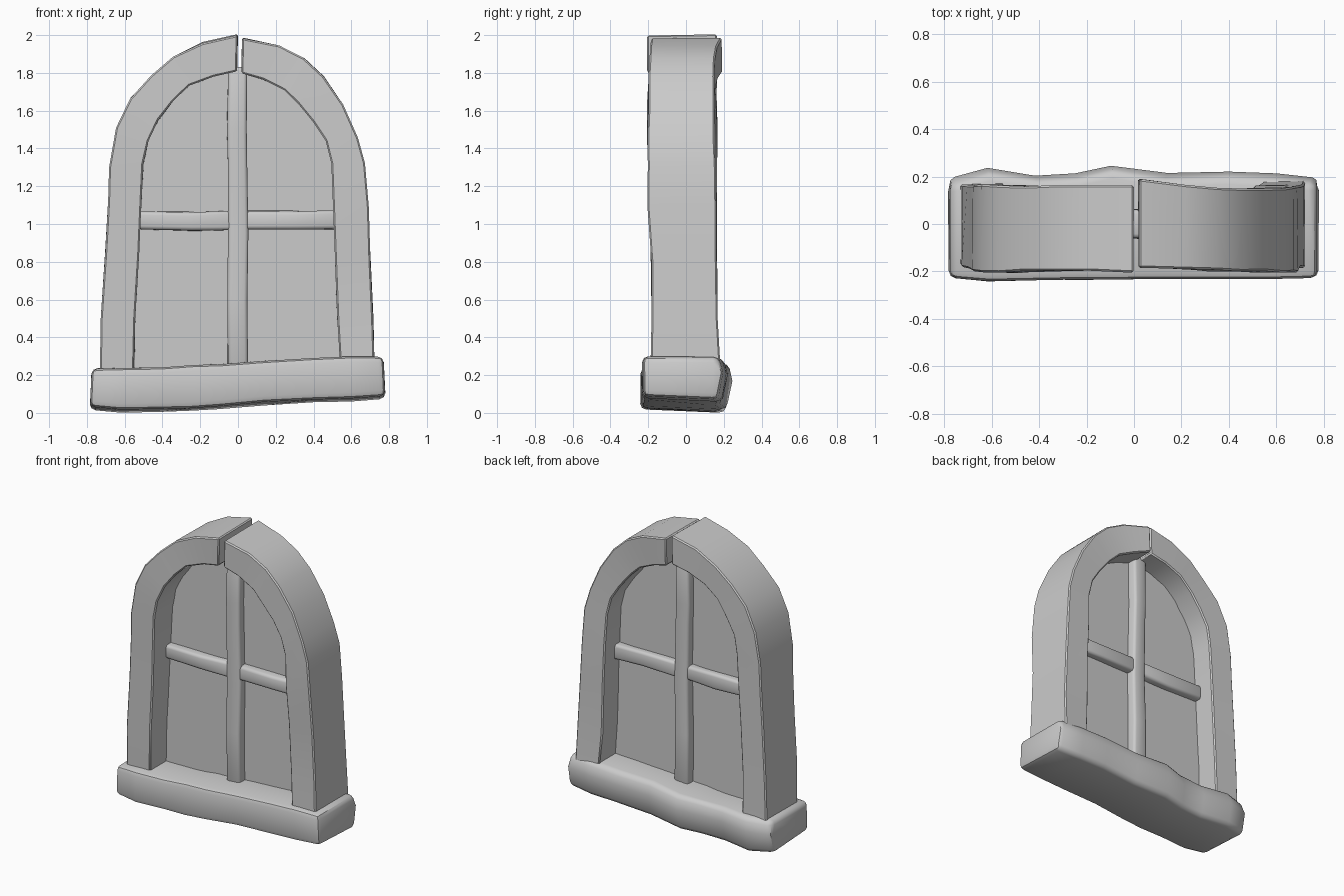
import bpy, bmesh, math, random
from mathutils import Vector

if "Cube" in bpy.data.objects:
    bpy.data.objects.remove(bpy.data.objects["Cube"])

random.seed(4)


def loft(name, rings, bevel=0.02, segments=1, jitter=0.0, angle=35):
    """Skin a list of matching rings, cap both ends, chamfer the hard edges."""
    bm = bmesh.new()
    loops = []
    for ring in rings:
        loops.append([bm.verts.new(Vector(p) + Vector([random.uniform(-jitter, jitter) for _ in range(3)]))
                      for p in ring])
    n = len(loops[0])
    for a, b in zip(loops, loops[1:]):
        for i in range(n):
            j = (i + 1) % n
            bm.faces.new((a[i], a[j], b[j], b[i]))
    bm.faces.new(loops[0][::-1])
    bm.faces.new(loops[-1])
    bmesh.ops.recalc_face_normals(bm, faces=bm.faces[:])
    hard = [e for e in bm.edges if e.calc_face_angle(0) > math.radians(45)]
    bmesh.ops.bevel(bm, geom=hard, offset=bevel, segments=segments, affect='EDGES', profile=0.5,
                    clamp_overlap=True)
    return finish(name, bm, angle)


def finish(name, bm, angle=35):
    mesh = bpy.data.meshes.new(name)
    bm.to_mesh(mesh)
    bm.free()
    ob = bpy.data.objects.new(name, mesh)
    bpy.context.collection.objects.link(ob)
    bpy.ops.object.select_all(action='DESELECT')
    ob.select_set(True)
    bpy.context.view_layer.objects.active = ob
    bpy.ops.object.shade_smooth_by_angle(angle=math.radians(angle))
    return ob


def arch_half(name, stations):
    """Each station: outer x, outer z, inner x, inner z, front y, back y."""
    rings = [[(ox, f, oz), (ox, b, oz), (ix, b, iz), (ix, f, iz)]
             for ox, oz, ix, iz, f, b in stations]
    return loft(name, rings, bevel=0.008, jitter=0.003)


# Left half of the stone arch, sill to crown
left = [(-.73, .20, -.55, .20, -.17, .17), (-.725, .50, -.545, .50, -.18, .165),
        (-.705, .85, -.525, .85, -.185, .165), (-.69, 1.12, -.51, 1.12, -.195, .165),
        (-.68, 1.30, -.50, 1.32, -.20, .165), (-.645, 1.51, -.475, 1.44, -.205, .165),
        (-.57, 1.665, -.42, 1.55, -.205, .16), (-.46, 1.785, -.345, 1.655, -.20, .16),
        (-.34, 1.885, -.255, 1.735, -.195, .165), (-.19, 1.96, -.13, 1.78, -.195, .165),
        (0, 2.003, -.005, 1.81, -.205, .165)]
arch_half("arch_left", left)

# Right half, slightly different stonework
right = [(.725, .24, .54, .24, -.19, .18), (.715, .50, .525, .50, -.18, .165),
         (.70, .81, .515, .85, -.185, .16), (.69, 1.09, .505, 1.12, -.205, .16),
         (.67, 1.32, .495, 1.32, -.20, .155), (.635, 1.46, .465, 1.44, -.205, .15),
         (.56, 1.63, .40, 1.54, -.20, .15), (.455, 1.78, .32, 1.635, -.20, .15),
         (.35, 1.88, .245, 1.71, -.195, .155), (.22, 1.945, .13, 1.765, -.19, .165),
         (.02, 1.985, .018, 1.80, -.185, .19)]
arch_half("arch_right", right)

# Worn, tilted sill: x, front y, back y, bottom z, top z
sill = [(-.785, -.225, .19, .015, .235), (-.62, -.24, .235, .0, .24), (-.42, -.235, .205, .003, .24),
        (-.25, -.235, .215, .01, .25), (-.10, -.235, .245, .02, .26), (.14, -.23, .215, .04, .275),
        (.40, -.23, .22, .055, .287), (.60, -.23, .215, .06, .297), (.78, -.225, .195, .075, .295)]
rings = []
for x, f, b, z0, z1 in sill:
    tilt = .012 if x > 0 else -.012
    rings.append([(x, f, z0 + .018), (x - tilt, f, z1), (x - tilt, b - .025, z1),
                  (x, b, (z0 + z1) / 2 + .03), (x, b - .03, z0)])
loft("sill", rings, bevel=0.03, segments=2, jitter=0.003, angle=40)


# Wooden glazing bars, rounded square section
def bar(name, stations, vertical, h, d):
    rings = []
    for t, off in stations:
        sq = [(-h, -d), (h, -d), (h, d), (-h, d)]
        rings.append([(off + u, v, t) if vertical else (t, v, off + u) for u, v in sq])
    loft(name, rings, bevel=0.018, segments=2, jitter=0.004, angle=50)


bar("bar_vertical", [(.22, -.002), (.6, -.003), (.95, .0), (1.35, -.004), (1.5, -.008), (1.83, -.002)],
    True, .052, .06)
bar("bar_left", [(-.53, 1.02), (-.25, 1.015), (-.03, 1.02)], False, .05, .05)
bar("bar_right", [(.03, 1.02), (.3, 1.02), (.53, 1.02)], False, .05, .05)

# Single pane filling the opening, edges tucked into the frame
bm = bmesh.new()
outline = [(s[2] * 1.02, s[3] + .01) for s in left] + [(s[2] * 1.02, s[3] + .01) for s in right[::-1]]
bm.faces.new([bm.verts.new((x, 0, z)) for x, z in outline])
finish("window_pane", bm)
